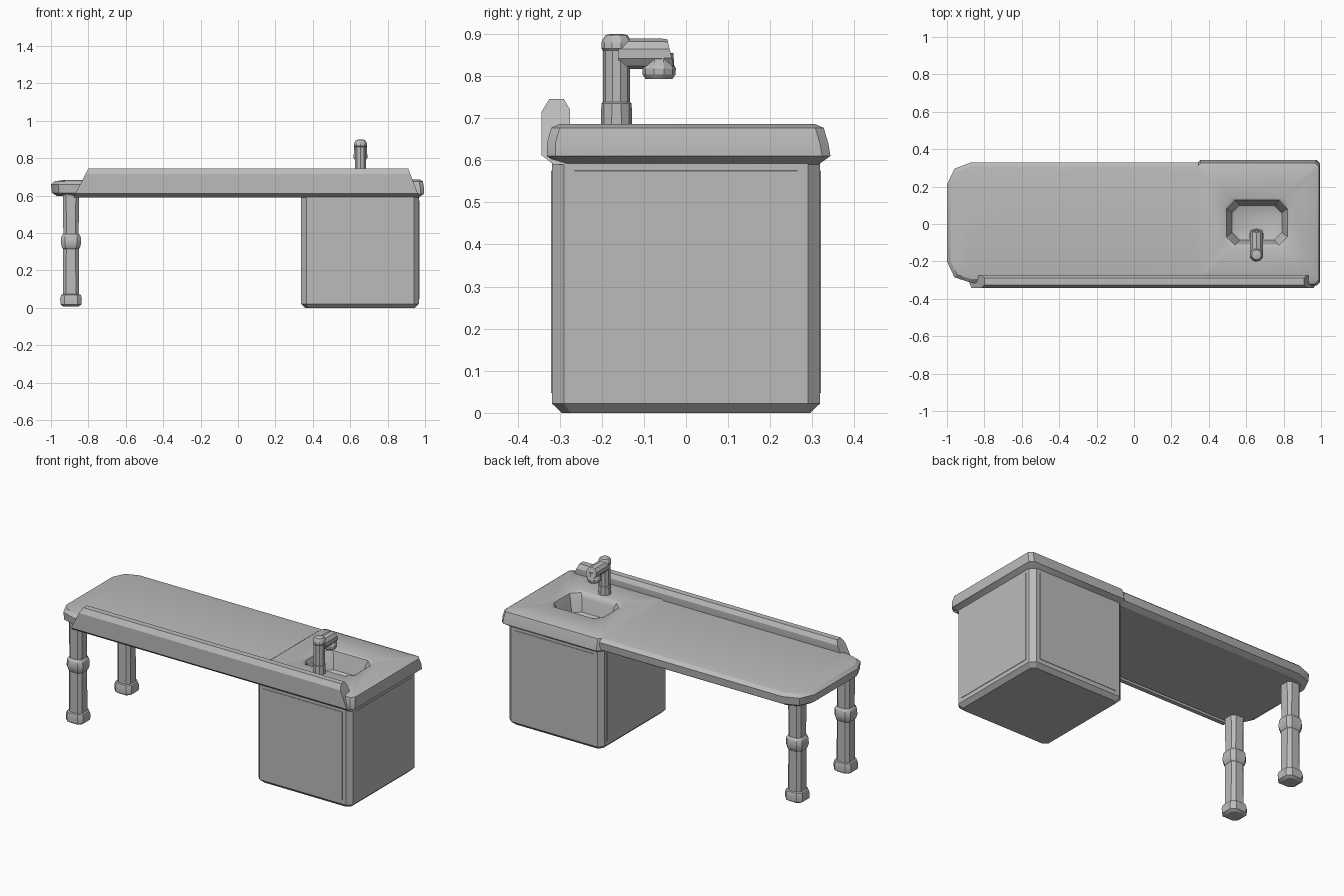
import bpy, bmesh, math
from mathutils import Vector

if "Cube" in bpy.data.objects:
    bpy.data.objects.remove(bpy.data.objects["Cube"])

grey = bpy.data.materials.new("plain grey")
grey.diffuse_color = (0.5, 0.5, 0.5, 1)
grey.use_nodes = True
grey.node_tree.nodes["Principled BSDF"].inputs["Base Color"].default_value = grey.diffuse_color


def loft(name, rings, cap_start=True, cap_end=True, smooth=30, edit=None):
    """Skin a list of equal-length point rings and cap the ends."""
    bm = bmesh.new()
    rows = [[bm.verts.new(p) for p in ring] for ring in rings]
    n = len(rows[0])
    for a, b in zip(rows, rows[1:]):
        for i in range(n):
            j = (i + 1) % n
            bm.faces.new((a[i], a[j], b[j], b[i]))
    if cap_start:
        bm.faces.new(rows[0][::-1])
    if cap_end:
        bm.faces.new(rows[-1])
    bmesh.ops.recalc_face_normals(bm, faces=bm.faces)
    if edit:
        edit(bm)
    mesh = bpy.data.meshes.new(name)
    bm.to_mesh(mesh)
    bm.free()
    mesh.materials.append(grey)
    ob = bpy.data.objects.new(name, mesh)
    bpy.context.collection.objects.link(ob)
    bpy.ops.object.select_all(action='DESELECT')
    ob.select_set(True)
    bpy.context.view_layer.objects.active = ob
    bpy.ops.object.shade_smooth_by_angle(angle=math.radians(smooth))
    return ob


def rect(x0, x1, y0, y1, c, z):
    """Rectangle with cut corners, eight points."""
    return [(x0 + c, y0, z), (x1 - c, y0, z), (x1, y0 + c, z), (x1, y1 - c, z),
            (x1 - c, y1, z), (x0 + c, y1, z), (x0, y1 - c, z), (x0, y0 + c, z)]


def circle(center, r, axis, n=10):
    pts = []
    for i in range(n):
        a = 2 * math.pi * (i + 0.5) / n
        u, v = r * math.cos(a), r * math.sin(a)
        pts.append(Vector(center) + Vector((u, v, 0) if axis == 'z' else (u, 0, v)))
    return pts


# Long worktop with a rounded left end
def worktop(d, z):
    return [(0.345, -0.315 + d, z), (-0.87, -0.315 + d, z), (-0.96 + d * .7, -0.285 + d * .7, z),
            (-1 + d, -0.2, z), (-1 + d, 0.21, z), (-0.96 + d * .7, 0.295 - d * .7, z),
            (-0.87, 0.33 - d, z), (0.345, 0.33 - d, z)]


loft("worktop", [worktop(0.035, 0.597), worktop(0.005, 0.615), worktop(0, 0.66),
                 worktop(0.02, 0.677), worktop(0.07, 0.684)])

# Sink top with the basin sunk into it
loft("sink_top", [
    rect(0.35, 0.965, -0.30, 0.315, 0.02, 0.59),
    rect(0.335, 0.995, -0.33, 0.343, 0.02, 0.61),
    rect(0.335, 0.995, -0.33, 0.338, 0.02, 0.64),
    rect(0.337, 0.988, -0.32, 0.327, 0.02, 0.677),
    rect(0.35, 0.97, -0.30, 0.305, 0.02, 0.686),
    rect(0.475, 0.84, -0.125, 0.14, 0.045, 0.685),
    rect(0.495, 0.82, -0.113, 0.127, 0.045, 0.675),
    rect(0.505, 0.81, -0.105, 0.12, 0.045, 0.65),
    rect(0.525, 0.79, -0.085, 0.10, 0.04, 0.575),
    rect(0.545, 0.77, -0.065, 0.08, 0.035, 0.565)], cap_start=False, smooth=35)


# Cabinet with a thin raised panel on each side
def panels(bm):
    sides = [f for f in bm.faces if abs(f.normal.z) < 0.1 and f.calc_area() > 0.2]
    bmesh.ops.inset_individual(bm, faces=sides, thickness=0.035)
    bmesh.ops.inset_individual(bm, faces=sides, thickness=0.001, depth=0.002)


loft("cabinet", [rect(0.36, 0.945, -0.295, 0.295, 0.022, 0.0),
                 rect(0.338, 0.968, -0.318, 0.318, 0.028, 0.022),
                 rect(0.338, 0.968, -0.318, 0.318, 0.028, 0.60)],
     cap_end=False, smooth=20, edit=panels)

# Raised rail along the front, ends leaning inwards
profile = [(-0.315, 0.59), (-0.343, 0.612), (-0.343, 0.715), (-0.325, 0.745),
           (-0.29, 0.745), (-0.275, 0.72), (-0.275, 0.65), (-0.29, 0.59)]
loft("front_rail", [[(-0.88 + 0.08 * (z - 0.59) / 0.155, y, z) for y, z in profile],
                    [(0.97 - 0.06 * (z - 0.59) / 0.155, y, z) for y, z in profile]])

# Two legs with a collar and a foot: (half width, height)
steps = [(0.042, 0.008), (0.056, 0.018), (0.058, 0.05), (0.052, 0.07), (0.043, 0.073),
         (0.042, 0.315), (0.047, 0.32), (0.054, 0.345), (0.052, 0.38), (0.045, 0.392),
         (0.041, 0.395), (0.043, 0.61)]
for name, y in (("front_leg", -0.24), ("back_leg", 0.22)):
    loft(name, [rect(-0.893 - h, -0.893 + h, y - h, y + h, h * 0.4, z) for h, z in steps])

# Tap: upright with collar and knob, arm and spout
X, Y = 0.655, -0.165
loft("tap_upright", [circle((X, Y, z), r, 'z') for r, z in (
    (0.037, 0.68), (0.036, 0.735), (0.032, 0.738), (0.032, 0.86), (0.036, 0.865),
    (0.035, 0.883), (0.026, 0.897), (0.012, 0.9))])
arm = []
for y, r in ((-0.16, 0.036), (-0.06, 0.036), (-0.036, 0.034)):
    ring = circle((X, y, 0.853), r, 'y')
    if y > -0.05:  # slanted tip
        ring = [p + Vector((0, -(p.z - 0.853) * 0.25, 0)) for p in ring]
    arm.append(ring)
loft("tap_arm", arm)
loft("tap_spout", [circle((X, -0.064, z), r, 'z') for r, z in (
    (0.034, 0.855), (0.036, 0.825), (0.040, 0.818), (0.039, 0.803), (0.032, 0.793),
    (0.024, 0.793), (0.022, 0.806))])
